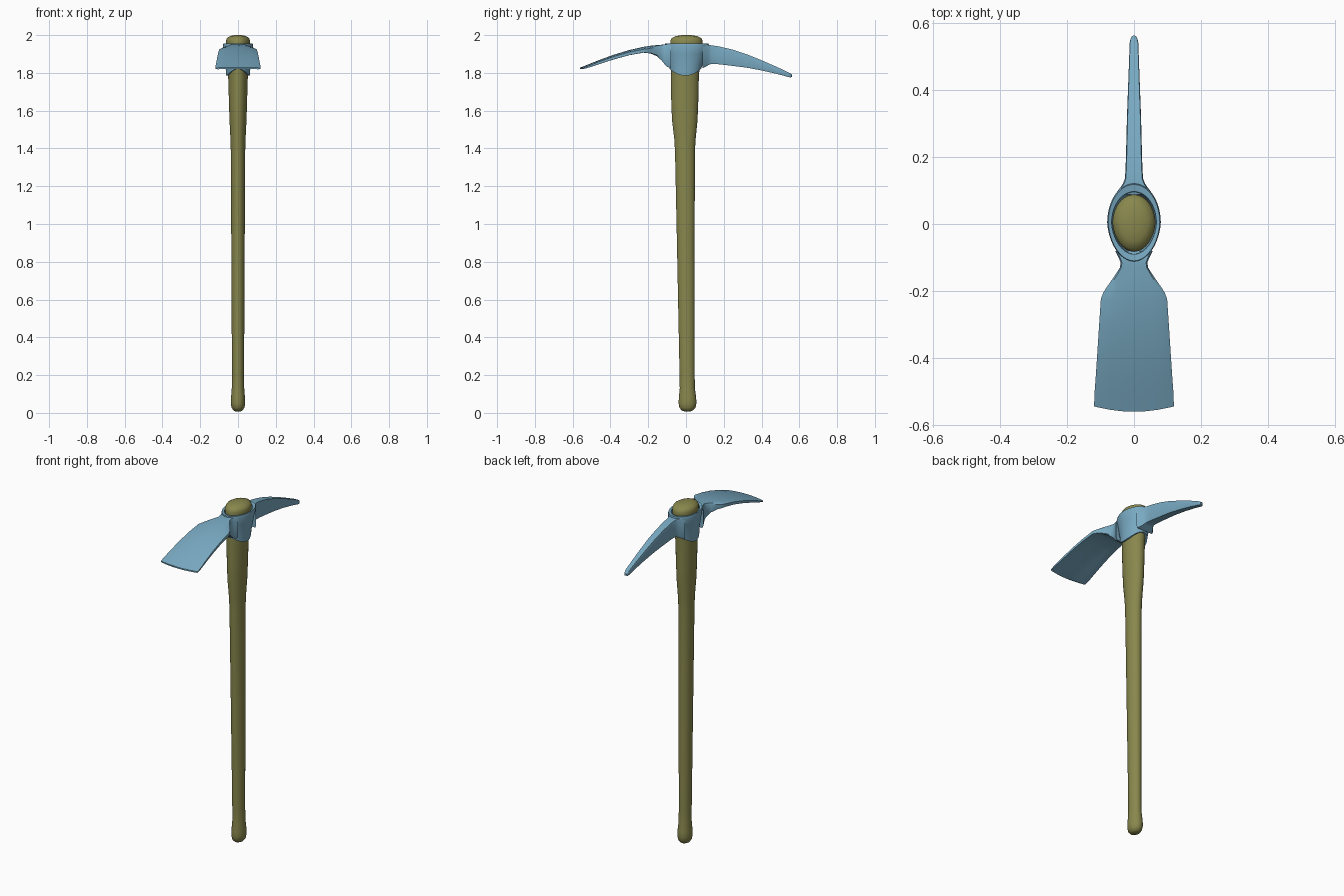
import bpy, bmesh, math


def material(name, rgb):
    m = bpy.data.materials.new(name)
    m.diffuse_color = (*rgb, 1)
    return m


STEEL = material("blue steel", (0.19, 0.40, 0.54))
WOOD = material("olive wood", (0.25, 0.245, 0.075))


def loft(name, rings, mat, closed=False, angle=40):
    """Skin a list of equal-length point rings; cap the ends or close the loop."""
    bm = bmesh.new()
    vs = [[bm.verts.new(p) for p in r] for r in rings]
    n = len(vs[0])
    pairs = list(zip(vs, vs[1:])) + ([(vs[-1], vs[0])] if closed else [])
    for a, b in pairs:
        for i in range(n):
            j = (i + 1) % n
            bm.faces.new((a[i], a[j], b[j], b[i]))
    if not closed:
        bm.faces.new(vs[0])
        bm.faces.new(vs[-1])
    bmesh.ops.recalc_face_normals(bm, faces=bm.faces)
    me = bpy.data.meshes.new(name)
    bm.to_mesh(me)
    bm.free()
    me.materials.append(mat)
    ob = bpy.data.objects.new(name, me)
    bpy.context.collection.objects.link(ob)
    bpy.ops.object.select_all(action='DESELECT')
    ob.select_set(True)
    bpy.context.view_layer.objects.active = ob
    bpy.ops.object.shade_smooth_by_angle(angle=math.radians(angle))
    return ob


def oval(z, rx, y0, y1, n=40, lug=0.0):
    """Horizontal oval, slightly pinched to the front; lug lifts front and back."""
    pts = []
    for i in range(n):
        a = 2 * math.pi * i / n
        c, s = math.cos(a), math.sin(a)
        pinch = 1 - 0.08 * max(0, -s)
        pts.append((rx * c * pinch, (y0 + y1) / 2 + (y1 - y0) / 2 * s, z + lug * s * s))
    return pts


# Handle: z, half width, back y, front y
handle = [(0.008, 0.014, -0.008, 0.024), (0.013, 0.024, -0.022, 0.037),
          (0.027, 0.034, -0.035, 0.050), (0.05, 0.038, -0.039, 0.055),
          (0.08, 0.037, -0.038, 0.054), (0.13, 0.033, -0.033, 0.047),
          (0.2, 0.032, -0.034, 0.046), (0.6, 0.034, -0.042, 0.046),
          (1.0, 0.036, -0.050, 0.046), (1.38, 0.038, -0.058, 0.047),
          (1.45, 0.040, -0.062, 0.051), (1.55, 0.045, -0.074, 0.061),
          (1.65, 0.048, -0.078, 0.065), (1.78, 0.052, -0.080, 0.068),
          (1.9, 0.057, -0.081, 0.078), (1.95, 0.063, -0.083, 0.088),
          (1.97, 0.064, -0.083, 0.088), (1.985, 0.058, -0.075, 0.080),
          (1.995, 0.042, -0.052, 0.058), (2.0, 0.018, -0.022, 0.026)]
loft("handle", [oval(*h) for h in handle], WOOD)

# Eye collar: hollow tapered ring around the handle, with low side lugs
collar = [oval(1.785, 0.063, -0.087, 0.080, lug=0.036),
          oval(1.84, 0.066, -0.092, 0.090, lug=0.01),
          oval(1.90, 0.073, -0.102, 0.106),
          oval(1.945, 0.080, -0.113, 0.122),
          oval(1.956, 0.077, -0.110, 0.118),
          oval(1.953, 0.067, -0.090, 0.097),
          oval(1.785, 0.053, -0.080, 0.069, lug=0.036)]
loft("eye_collar", collar, STEEL, closed=True)


def bar(y, hw, zt, zb, bow=0.0, droop=0.0, edge=0.12):
    """Flat section across x at a given y, with softened side edges."""
    xs = [-1, -0.9, -0.6, -0.3, 0, 0.3, 0.6, 0.9, 1]
    top, bot = [], []
    for t in xs:
        e = edge * (zt - zb) * (abs(t) == 1)
        z = -droop * t * t
        top.append((t * hw, y + bow * t * t, zt + z - e))
        bot.append((t * hw, y + bow * t * t, zb + z + e))
    return top + bot[::-1]


# Pick arm, tapering to a narrow blunt tip
pick = [(0.088, 0.056, 1.944, 1.825), (0.105, 0.044, 1.949, 1.833),
        (0.12, 0.033, 1.948, 1.842), (0.135, 0.027, 1.946, 1.848),
        (0.17, 0.025, 1.941, 1.846), (0.24, 0.023, 1.925, 1.838),
        (0.32, 0.021, 1.899, 1.828), (0.40, 0.018, 1.867, 1.813),
        (0.48, 0.015, 1.832, 1.795), (0.54, 0.013, 1.804, 1.779)]
rings = [bar(*p, edge=0.1) for p in pick]
rings += [bar(0.554, 0.011, 1.797, 1.776, -0.004), bar(0.562, 0.007, 1.790, 1.779, -0.003)]
loft("pick_arm", rings, STEEL)

# Adze blade, flaring from a thick neck into a wide thin curved plate
adze = [(-0.080, 0.056, 1.944, 1.826, 0, 0), (-0.100, 0.046, 1.950, 1.832, 0, 0),
        (-0.115, 0.040, 1.950, 1.848, 0, 0), (-0.130, 0.042, 1.949, 1.868, 0, 0.002),
        (-0.155, 0.058, 1.947, 1.892, 0, 0.004), (-0.185, 0.079, 1.944, 1.908, 0, 0.008),
        (-0.205, 0.092, 1.941, 1.913, 0, 0.010), (-0.225, 0.099, 1.938, 1.915, 0, 0.010),
        (-0.30, 0.104, 1.921, 1.901, 0, 0.009), (-0.38, 0.109, 1.897, 1.878, 0.002, 0.007),
        (-0.46, 0.114, 1.868, 1.852, 0.006, 0.005), (-0.52, 0.118, 1.844, 1.832, 0.012, 0.003),
        (-0.56, 0.119, 1.828, 1.820, 0.016, 0.001)]
loft("adze_blade", [bar(*a) for a in adze], STEEL)
